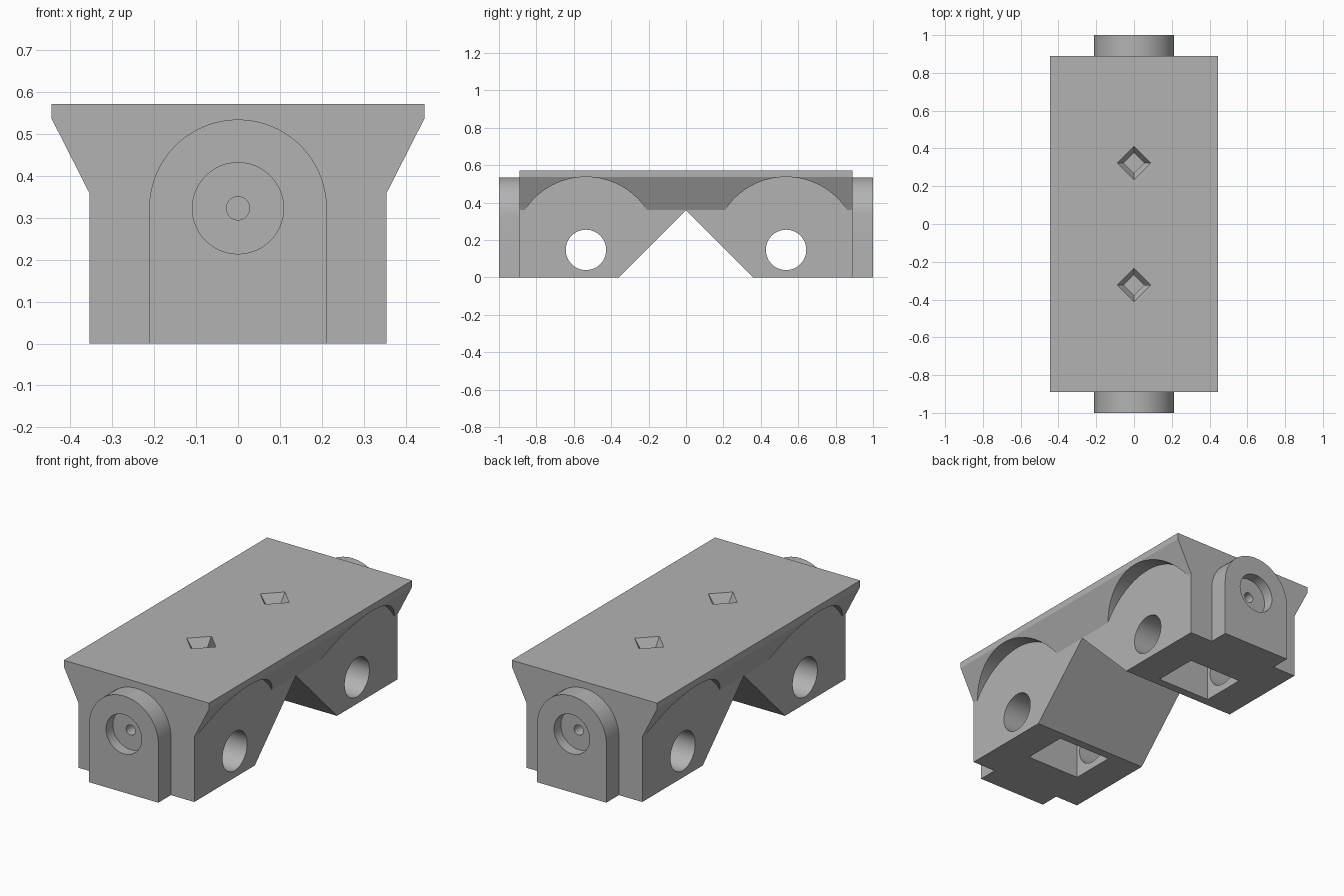
import bpy, bmesh, math
from mathutils import Vector

cube = bpy.data.objects.get("Cube")
if cube:
    bpy.data.objects.remove(cube, do_unlink=True)

grey = bpy.data.materials.new("plain grey")
grey.use_nodes = True
colour = (0.45, 0.45, 0.45, 1)
grey.diffuse_color = colour
grey.node_tree.nodes["Principled BSDF"].inputs["Base Color"].default_value = colour


def make_object(name, bm):
    bmesh.ops.recalc_face_normals(bm, faces=bm.faces)
    mesh = bpy.data.meshes.new(name)
    bm.to_mesh(mesh)
    bm.free()
    mesh.materials.append(grey)
    obj = bpy.data.objects.new(name, mesh)
    bpy.context.collection.objects.link(obj)
    return obj


def prism(name, profile, axis, start, end):
    """Extrude a flat profile along x, y or z; profile holds the other two axes."""
    bm = bmesh.new()
    place = {"x": lambda a, b: (start, a, b),
             "y": lambda a, b: (a, start, b),
             "z": lambda a, b: (a, b, start)}[axis]
    face = bm.faces.new([bm.verts.new(place(a, b)) for a, b in profile])
    result = bmesh.ops.extrude_face_region(bm, geom=[face])
    shift = Vector([end - start if axis == k else 0 for k in "xyz"])
    verts = [v for v in result["geom"] if isinstance(v, bmesh.types.BMVert)]
    bmesh.ops.translate(bm, verts=verts, vec=shift)
    return make_object(name, bm)


def circle(a, b, radius, steps=48, first=0.0, sweep=math.tau):
    count = steps if sweep == math.tau else steps + 1
    angles = [first + sweep * i / steps for i in range(count)]
    return [(a + radius * math.cos(t), b + radius * math.sin(t)) for t in angles]


def box(a0, a1, b0, b1):
    return [(a0, b0), (a1, b0), (a1, b1), (a0, b1)]


def combine(target, other, operation="DIFFERENCE"):
    other.hide_render = True
    mod = target.modifiers.new(other.name, "BOOLEAN")
    mod.operation = operation
    mod.solver = "EXACT"
    mod.object = other
    bpy.context.view_layer.objects.active = target
    bpy.ops.object.modifier_apply(modifier=mod.name)
    bpy.data.objects.remove(other, do_unlink=True)


def countersink(name, y):
    """Four-sided tapered opening, its corners pointing along x and y."""
    bm = bmesh.new()
    bmesh.ops.create_cone(bm, cap_ends=True, segments=4, radius1=0.054,
                          radius2=0.096, depth=0.06)
    bmesh.ops.translate(bm, verts=bm.verts, vec=(0, y, 0.552))
    return make_object(name, bm)


# Main block with flared deck
half = [(0.355, 0), (0.355, 0.36), (0.445, 0.537), (0.445, 0.572)]
profile = half + [(-x, z) for x, z in reversed(half)]
body = prism("carriage_body", profile, "y", -0.89, 0.89)

# V-shaped gap between the two feet
combine(body, prism("gap_cutter", [(-0.38, -0.02), (0.38, -0.02), (0, 0.36)],
                    "x", -0.6, 0.6))

hub_z, boss_z = 0.147, 0.323
for side in (-1, 1):
    # Rounded end boss
    arch = circle(0, boss_z, 0.212, 32, 0, math.pi) + [(-0.212, 0), (0.212, 0)]
    combine(body, prism("end_boss", arch, "y", side * 0.85, side), "UNION")

    # Round recess with a small pilot hole
    combine(body, prism("recess_cutter", circle(0, boss_z, 0.109),
                        "y", side * 0.94, side * 1.05))
    combine(body, prism("pilot_cutter", circle(0, boss_z, 0.028, 24),
                        "y", side * 0.76, side * 0.96))

    # Wheel clearance arches in the flared sides
    hub_y = side * 0.535
    for flank in (-1, 1):
        combine(body, prism("arch_cutter", circle(hub_y, hub_z, 0.39, 64),
                            "x", flank * 0.355, flank * 0.6))

    # Axle hole and underside pocket
    combine(body, prism("axle_cutter", circle(hub_y, hub_z, 0.108),
                        "x", -0.6, 0.6))
    combine(body, prism("pocket_cutter",
                        box(-0.165, 0.165, hub_y - 0.128, hub_y + 0.128),
                        "z", -0.05, 0.265))

    # Tapered square opening in the deck
    deck_y = side * 0.322
    combine(body, countersink("deck_cutter", deck_y))
    combine(body, prism("deck_shaft_cutter", circle(0, deck_y, 0.054, 4),
                        "z", 0.47, 0.53))

# Smooth the round surfaces, keep the edges crisp
bpy.ops.object.select_all(action="DESELECT")
body.select_set(True)
bpy.context.view_layer.objects.active = body
bpy.ops.object.shade_smooth_by_angle(angle=math.radians(25))
